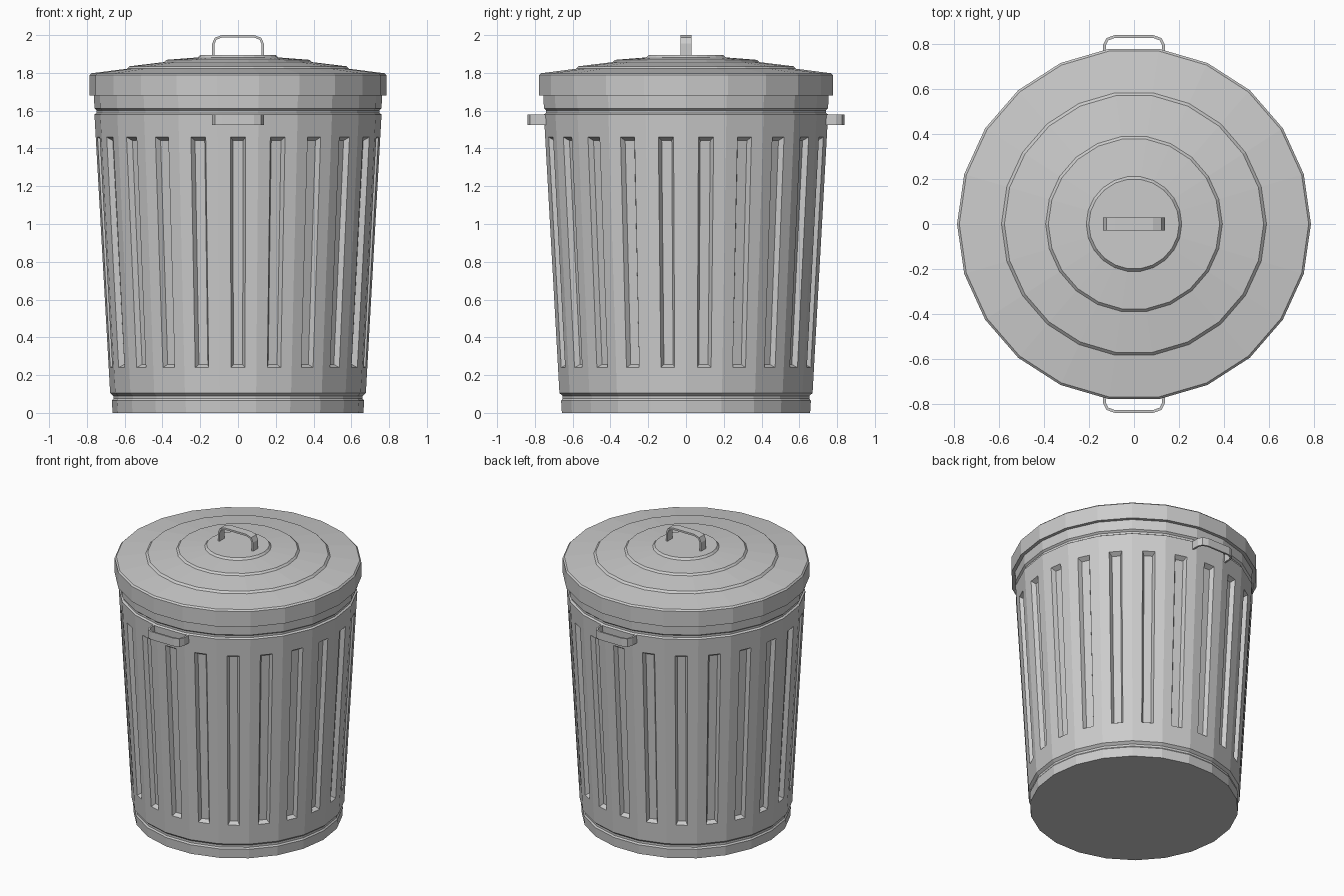
import bpy, bmesh, math
from mathutils import Vector, Matrix

if "Cube" in bpy.data.objects:
    bpy.data.objects.remove(bpy.data.objects["Cube"])

SIDES = 22


def finish(bm, name):
    bmesh.ops.remove_doubles(bm, verts=bm.verts, dist=1e-5)
    bmesh.ops.recalc_face_normals(bm, faces=bm.faces)
    mesh = bpy.data.meshes.new(name)
    bm.to_mesh(mesh)
    bm.free()
    ob = bpy.data.objects.new(name, mesh)
    bpy.context.collection.objects.link(ob)
    return ob


def ring(bm, r, z):
    step = 2 * math.pi / SIDES
    return [bm.verts.new((r * math.cos(i * step), r * math.sin(i * step), z))
            for i in range(SIDES)]


def slotted_panel(bm, quad):
    """Wall panel (bottom-left, bottom-right, top-right, top-left) with a recessed slot."""
    a, b, c, d = [v.co for v in quad]
    normal = (b - a).cross(d - a).normalized()
    z0, z1 = a.z, d.z

    def loop(u, low, high, depth):
        verts = []
        for s, z in ((u, low), (1 - u, low), (1 - u, high), (u, high)):
            t = (z - z0) / (z1 - z0)
            p = a.lerp(b, s).lerp(d.lerp(c, s), t)
            verts.append(bm.verts.new(p - normal * depth))
        return verts

    rim = loop(0.31, 0.24, 1.46, 0)
    floor = loop(0.375, 0.255, 1.44, 0.028)
    for outer, inner in ((quad, rim), (rim, floor)):
        for i in range(4):
            j = (i + 1) % 4
            bm.faces.new((outer[i], outer[j], inner[j], inner[i]))
    bm.faces.new(floor)


def revolve(name, profile, slotted=None, cap_first=False, cap_last=False):
    bm = bmesh.new()
    rings = [ring(bm, r, z) for r, z in profile]
    for k in range(len(rings) - 1):
        for i in range(SIDES):
            j = (i + 1) % SIDES
            quad = (rings[k][i], rings[k][j], rings[k + 1][j], rings[k + 1][i])
            if k == slotted:
                slotted_panel(bm, quad)
            else:
                bm.faces.new(quad)
    if cap_first:
        bm.faces.new(rings[0])
    if cap_last:
        bm.faces.new(rings[-1])
    return finish(bm, name)


def handle(name, matrix):
    """Flat strap bent into a loop in local XZ, extruded along local Y."""
    t = 0.012
    half = [(0.137, 0.0), (0.137, 0.06), (0.122, 0.09), (0.085, 0.103)]
    inner = [(0.137 - t, 0.0), (0.137 - t, 0.057), (0.114, 0.08), (0.083, 0.103 - t)]
    mirror = lambda pts: pts + [(-x, z) for x, z in reversed(pts)]
    out, inn = mirror(half), mirror(inner)
    bm = bmesh.new()
    rows = []
    for (ox, oz), (ix, iz) in zip(out, inn):
        rows.append([bm.verts.new(matrix @ Vector(p)) for p in
                     ((ox, -0.028, oz), (ox, 0.028, oz), (ix, 0.028, iz), (ix, -0.028, iz))])
    for p, q in zip(rows, rows[1:]):
        for i in range(4):
            j = (i + 1) % 4
            bm.faces.new((p[i], p[j], q[j], q[i]))
    bm.faces.new(rows[0])
    bm.faces.new(rows[-1])
    return finish(bm, name)


# Tapered can with foot band, slotted wall and top band
revolve("can_body", [
    (0.664, 0.0), (0.668, 0.065), (0.660, 0.075), (0.660, 0.09), (0.677, 0.105),
    (0.760, 1.58), (0.748, 1.588), (0.748, 1.602), (0.760, 1.612), (0.765, 1.74),
], slotted=4, cap_first=True)

# Stepped lid with overhanging rim
revolve("lid", [
    (0.755, 1.68), (0.785, 1.68), (0.785, 1.788), (0.775, 1.798),
    (0.588, 1.822), (0.575, 1.835), (0.392, 1.857), (0.380, 1.869),
    (0.212, 1.882), (0.200, 1.895),
], cap_last=True)

# Carrying handles: one on the lid, one on the front and back
handle("lid_handle", Matrix.Translation((0, 0, 1.892)) @ Matrix.Diagonal((1, 1, 1.05, 1)))
for name, turn in (("front_handle", 0), ("back_handle", math.pi)):
    handle(name, Matrix.Rotation(turn, 4, 'Z')
           @ Matrix.Translation((0, -0.735, 1.552))
           @ Matrix.Rotation(math.pi / 2, 4, 'X'))
